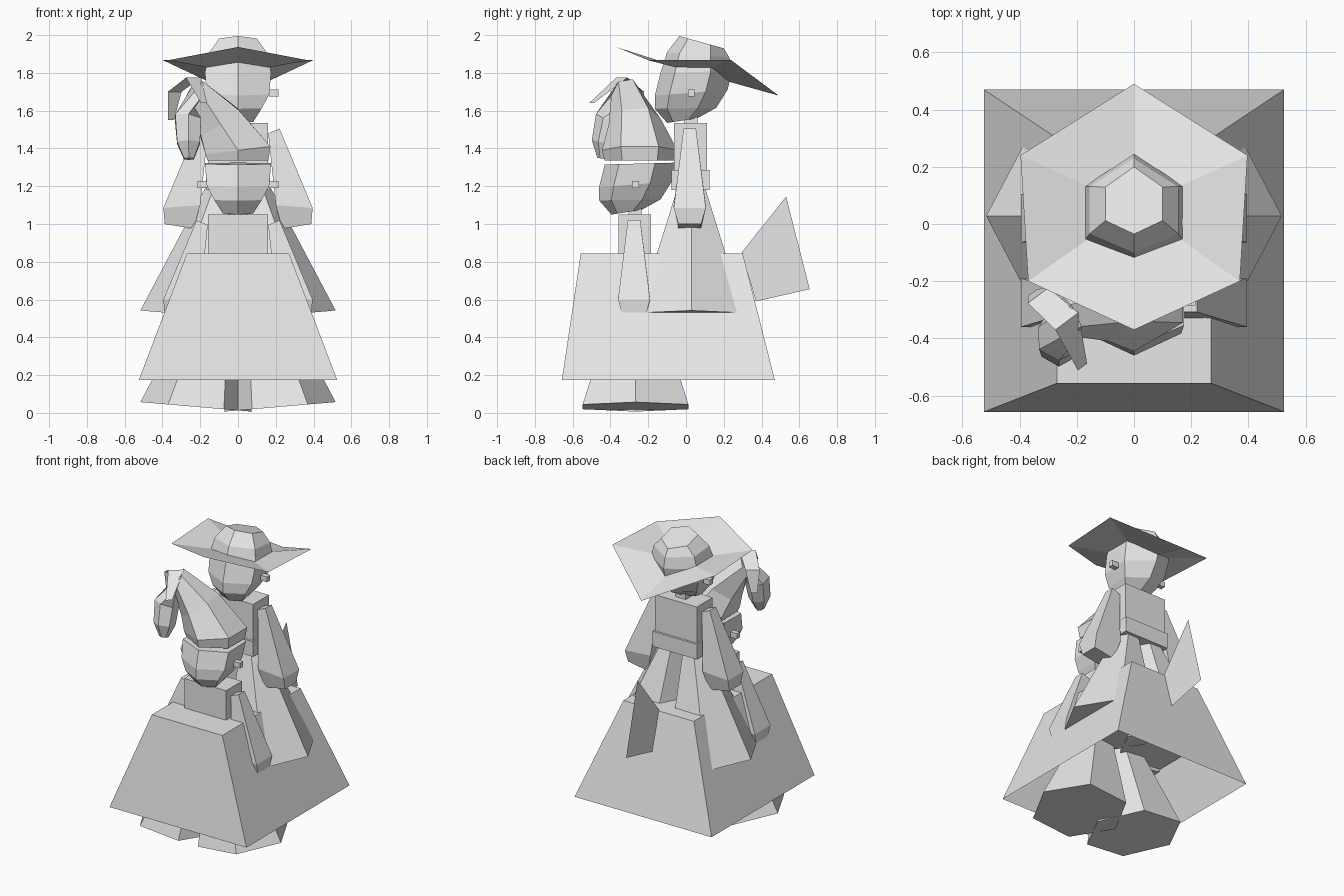
import bpy, bmesh, math
from mathutils import Vector

if "Cube" in bpy.data.objects:
    bpy.data.objects.remove(bpy.data.objects["Cube"])

grey = bpy.data.materials.new("light_grey")
grey.diffuse_color = (0.8, 0.8, 0.8, 1)
grey.use_nodes = True
grey.node_tree.nodes["Principled BSDF"].inputs["Base Color"].default_value = grey.diffuse_color


def finish(name, bm, recalc=True):
    if recalc:
        bmesh.ops.recalc_face_normals(bm, faces=bm.faces[:])
    me = bpy.data.meshes.new(name)
    bm.to_mesh(me)
    bm.free()
    me.materials.append(grey)
    ob = bpy.data.objects.new(name, me)
    bpy.context.collection.objects.link(ob)
    return ob


def loft(name, rings, start=True, end=True):
    """Skin a list of point rings, optionally capped."""
    bm = bmesh.new()
    vs = [[bm.verts.new(p) for p in r] for r in rings]
    n = len(vs[0])
    for a, b in zip(vs, vs[1:]):
        for i in range(n):
            j = (i + 1) % n
            bm.faces.new((a[i], a[j], b[j], b[i]))
    if start:
        bm.faces.new(vs[0][::-1])
    if end:
        bm.faces.new(vs[-1])
    return finish(name, bm)


def sheet(name, pts, faces):
    bm = bmesh.new()
    vs = [bm.verts.new(p) for p in pts]
    for f in faces:
        bm.faces.new([vs[i] for i in f])
    return finish(name, bm, False)


def rect(hx, y0, y1, z):
    return [(-hx, y0, z), (hx, y0, z), (hx, y1, z), (-hx, y1, z)]


def box(name, hx, y0, y1, z0, z1, cx=0):
    return loft(name, [[(x + cx, y, z) for x, y, z in rect(hx, y0, y1, h)] for h in (z0, z1)])


def head_ring(yf, yb, hx, zf, zb):
    """Six-sided ring with a corner at the front and one at the back."""
    return [(x * hx, yf + t * (yb - yf), zf + t * (zb - zf))
            for x, t in ((0, 0), (1, .2), (1, .7), (0, 1), (-1, .7), (-1, .2))]


HEAD = [(-.10, .06, .08, 1.535, 1.56), (-.165, .16, .125, 1.61, 1.615),
        (-.165, .22, .165, 1.68, 1.71), (-.135, .245, .175, 1.80, 1.81),
        (-.10, .23, .155, 1.91, 1.88), (-.035, .20, .10, 1.995, 1.93)]


def figure(prefix, dy, dz, head_rings):
    parts = [
        box("torso", .16, -.063, .11, 1.27, 1.535),
        box("belt", .17, -.078, .125, 1.18, 1.285),
        box("neck", .04, -.01, .06, 1.52, 1.58),
        loft("head", [head_ring(*r) for r in HEAD[:head_rings]]),
    ]
    for s, side in ((1, "right"), (-1, "left")):
        # Tapered arm with a pinched hand
        arm = []
        for xi, zi, xo, zo, h in ((.16, 1.48, .22, 1.505, .033),
                                  (.20, 1.10, .395, 1.085, .085),
                                  (.235, .975, .388, 1.00, .06)):
            arm.append([(s * xi, .02 - h, zi), (s * xo, .02 - h, zo),
                        (s * xo, .02 + h, zo), (s * xi, .02 + h, zi)])
        parts.append(loft(side + "_arm", arm))
        # Flared six-sided leg
        leg = []
        for cx, rx, ry, z, slope in ((.222, .295, .323, .517, .085),
                                     (.085, .08, .08, 1.20, .085)):
            ring = []
            for i in range(6):
                a = math.radians(60 * i)
                dx = rx * math.cos(a)
                ring.append((s * (cx + dx), .028 + ry * math.sin(a), z + slope * dx))
            leg.append(ring)
        parts.append(loft(side + "_leg", leg))
        parts.append(box(side + "_ear", .025, .01, .045, 1.675, 1.712, s * .19))
    for ob in parts:
        ob.name = prefix + "_" + ob.name.split(".")[0]
        ob.location = (0, dy, dz)


figure("back", 0, 0, 6)
figure("front", -.295, -.485, 4)

# Wide brim, bent along its middle
sheet("hat_brim",
      [(0, -.37, 1.937), (.37, -.2, 1.867), (.397, .24, 1.867), (0, .49, 1.68),
       (-.397, .24, 1.867), (-.37, -.2, 1.867), (0, .06, 1.80)],
      [(i, (i + 1) % 6, 6) for i in range(6)])

# Big square skirt, open underneath
loft("skirt", [rect(.525, -.657, .47, .175), rect(.27, -.557, .30, .845)], start=False)

# Tail fin on the back
sheet("tail_fin", [(0, .295, .85), (0, .37, .59), (0, .655, .655), (0, .53, 1.145)],
      [(0, 1, 2, 3)])

# Floppy cap that folds over to one side
rings = []
for c, r, n in (((0, -.245, 1.335), .185, (0, 0, 1)),
                ((0, -.245, 1.39), .20, (-.12, 0, 1)),
                ((-.10, -.27, 1.54), .14, (-.55, -.1, .8)),
                ((-.225, -.32, 1.69), .085, (-.75, -.4, .25)),
                ((-.265, -.40, 1.56), .08, (-.15, -.3, -1)),
                ((-.262, -.43, 1.43), .07, (0, -.2, -1)),
                ((-.26, -.44, 1.345), .03, (0, -.2, -1))):
    n = Vector(n).normalized()
    v = Vector((0, 1, 0))
    v = (v - n * v.dot(n)).normalized()
    u = v.cross(n)
    rings.append([Vector(c) + r * (math.sin(math.radians(60 * i)) * u
                                   + math.cos(math.radians(60 * i)) * v) for i in range(6)])
loft("floppy_cap", rings)

# Flap lying over the fold of the cap
path = [(-.355, -.24, 1.55), (-.335, -.25, 1.70), (-.235, -.34, 1.775), (-.18, -.50, 1.64)]
strip = []
for (x, y, z), w in zip(path, (.02, .045, .05, .02)):
    strip += [(x - w * .8, y - w * .6, z), (x + w * .8, y + w * .6, z)]
sheet("cap_flap", strip, [(2 * i, 2 * i + 1, 2 * i + 3, 2 * i + 2) for i in range(3)])
